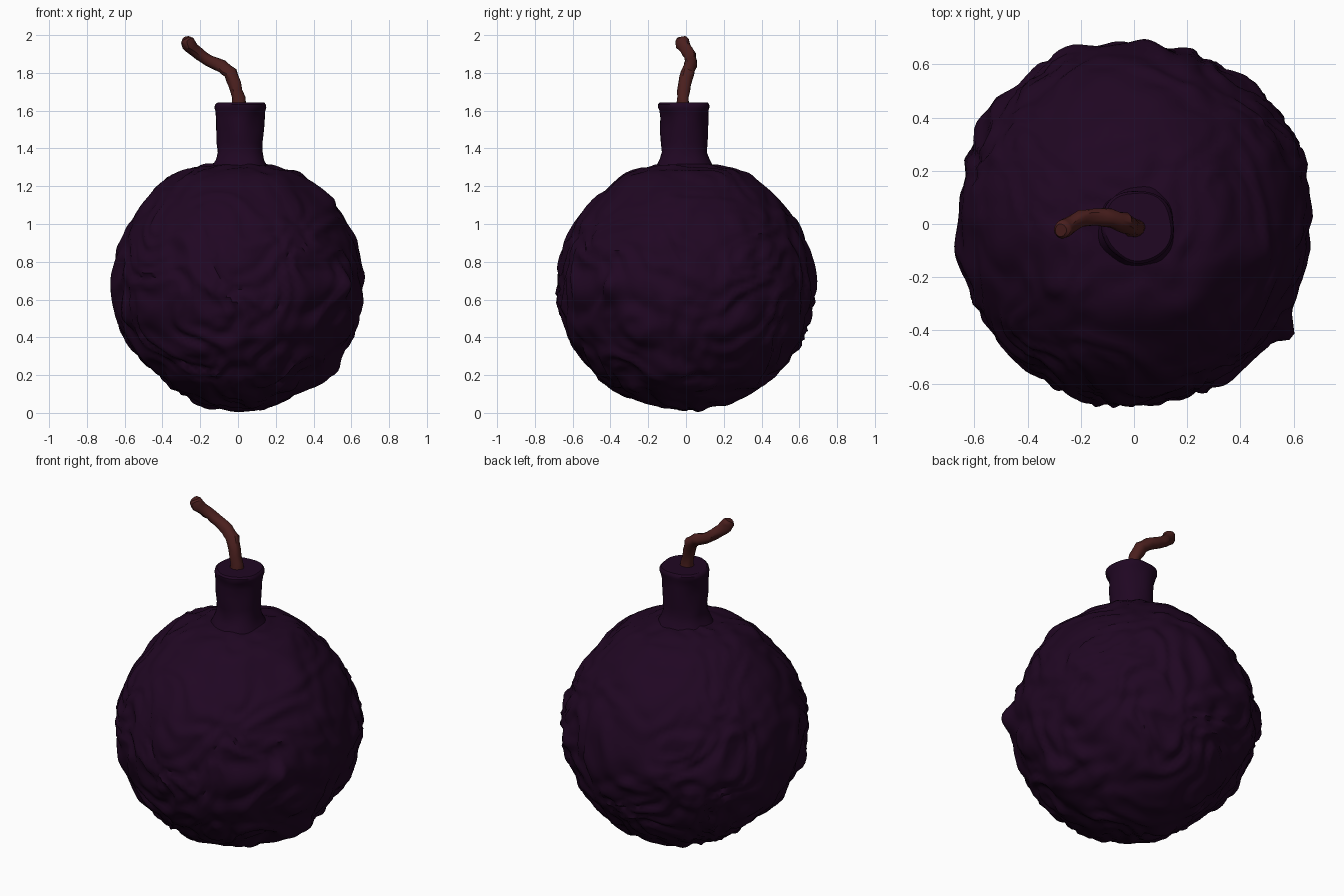
import bpy, bmesh, math
from mathutils import Vector, noise

cube = bpy.data.objects.get("Cube")
if cube:
    bpy.data.objects.remove(cube, do_unlink=True)


def material(name, rgb):
    m = bpy.data.materials.new(name)
    m.use_nodes = True
    m.diffuse_color = (*rgb, 1)
    shader = m.node_tree.nodes["Principled BSDF"]
    shader.inputs["Base Color"].default_value = (*rgb, 1)
    shader.inputs["Roughness"].default_value = 0.8
    return m


PURPLE = material("dark plum", (0.014, 0.002, 0.016))
BROWN = material("reddish brown", (0.07, 0.014, 0.013))


def add_object(name, bm, mat, angle):
    bmesh.ops.recalc_face_normals(bm, faces=bm.faces)
    mesh = bpy.data.meshes.new(name)
    bm.to_mesh(mesh)
    bm.free()
    mesh.materials.append(mat)
    ob = bpy.data.objects.new(name, mesh)
    bpy.context.collection.objects.link(ob)
    bpy.ops.object.select_all(action="DESELECT")
    ob.select_set(True)
    bpy.context.view_layer.objects.active = ob
    bpy.ops.object.shade_smooth_by_angle(angle=math.radians(angle))


def tube(bm, rings, sides):
    """Skin (centre, radius, direction) rings into a capped tube."""
    loops = []
    for centre, radius, direction in rings:
        turn = Vector((0, 0, 1)).rotation_difference(direction)
        loops.append([bm.verts.new(centre + turn @ Vector((
            radius * math.cos(math.tau * i / sides),
            radius * math.sin(math.tau * i / sides), 0))) for i in range(sides)])
    for low, high in zip(loops, loops[1:]):
        for i in range(sides):
            j = (i + 1) % sides
            bm.faces.new((low[i], low[j], high[j], high[i]))
    bm.faces.new(loops[0][::-1])
    bm.faces.new(loops[-1])


# Round body: sphere with broad swells and dents and swirling clay-like ridges
LUMPS = [  # direction, height, spread
    ((0.50, -0.1, 0.50), 0.038, 0.02), ((0.50, -0.1, -0.48), 0.04, 0.02),
    ((0.62, -0.42, 0), 0.06, 0.012), ((-0.29, 0.65, 0), 0.035, 0.02),
    ((0.62, 0.28, 0.05), 0.028, 0.03), ((0.45, 0.5, 0), 0.012, 0.03),
    ((-0.58, 0.4, 0), 0.03, 0.02), ((-0.45, 0, 0.5), 0.015, 0.05),
    ((-0.45, 0, -0.48), -0.025, 0.06), ((0, 0, -1), 0.01, 0.02),
]
LUMPS = [(Vector(d).normalized(), h, s) for d, h, s in LUMPS]


def relief(n):
    p = n + noise.noise_vector(n * 1.8) * 0.3
    swirl = math.sin(18 * noise.noise(p * 1.8) + 3 * noise.noise(n * 3.5))
    grain = noise.noise(p * 5.5 + Vector((3, 1, 7)))
    fine = noise.noise(p * 11)
    calm = 1 - 0.5 * min(1, max(0, n.z) / 0.7)
    rise = calm * (0.009 * swirl + 0.022 * grain + 0.007 * fine)
    # Flattened shoulder around the neck
    rise += 0.018 * math.exp(-((n.z - 0.87) / 0.08) ** 2)
    for d, h, spread in LUMPS:
        rise += h * math.exp(-(n - d).length_squared / spread)
    return rise


bm = bmesh.new()
bmesh.ops.create_icosphere(bm, subdivisions=6, radius=1)
for v in bm.verts:
    n = v.co.normalized()
    r = relief(n)
    v.co = Vector((n.x * (0.662 + r), n.y * (0.68 + r), 0.675 + n.z * (0.652 + r)))
add_object("bomb_body", bm, PURPLE, 60)

# Neck with a flared foot and a slightly wavy lip
NECK = [(1.27, 0.17), (1.31, 0.15), (1.34, 0.134), (1.38, 0.121), (1.43, 0.118),
        (1.50, 0.123), (1.56, 0.126), (1.60, 0.132), (1.615, 0.139), (1.632, 0.139),
        (1.642, 0.13)]
bm = bmesh.new()
tube(bm, [(Vector((0.012, -0.008, z)), r, Vector((0, 0, 1))) for z, r in NECK], 40)
for v in bm.verts:
    out = Vector((v.co.x, v.co.y, 0)).normalized()
    v.co += out * 0.015 * noise.noise(v.co * 10)
add_object("neck", bm, PURPLE, 40)

# Crooked fuse leaning to the right
PATH = [Vector(p) for p in [
    (0.005, -0.015, 1.60), (0.002, -0.016, 1.67), (-0.017, -0.01, 1.74),
    (-0.042, 0.008, 1.80), (-0.085, 0.022, 1.835), (-0.15, 0.027, 1.862),
    (-0.20, 0.022, 1.895), (-0.235, 0.0, 1.925), (-0.26, -0.016, 1.95),
    (-0.272, -0.02, 1.972), (-0.278, -0.022, 1.985)]]
RADII = [0.036, 0.033, 0.034, 0.035, 0.034, 0.031, 0.032, 0.034, 0.036, 0.034, 0.024]
rings = []
for i, p in enumerate(PATH):
    ahead = PATH[min(i + 1, len(PATH) - 1)] - PATH[max(i - 1, 0)]
    rings.append((p, RADII[i], ahead.normalized()))
bm = bmesh.new()
tube(bm, rings, 12)
bmesh.ops.subdivide_edges(bm, edges=bm.edges[:], cuts=1, use_grid_fill=True)
for v in bm.verts:
    v.co += noise.noise_vector(v.co * 22) * 0.008
add_object("fuse", bm, BROWN, 35)
